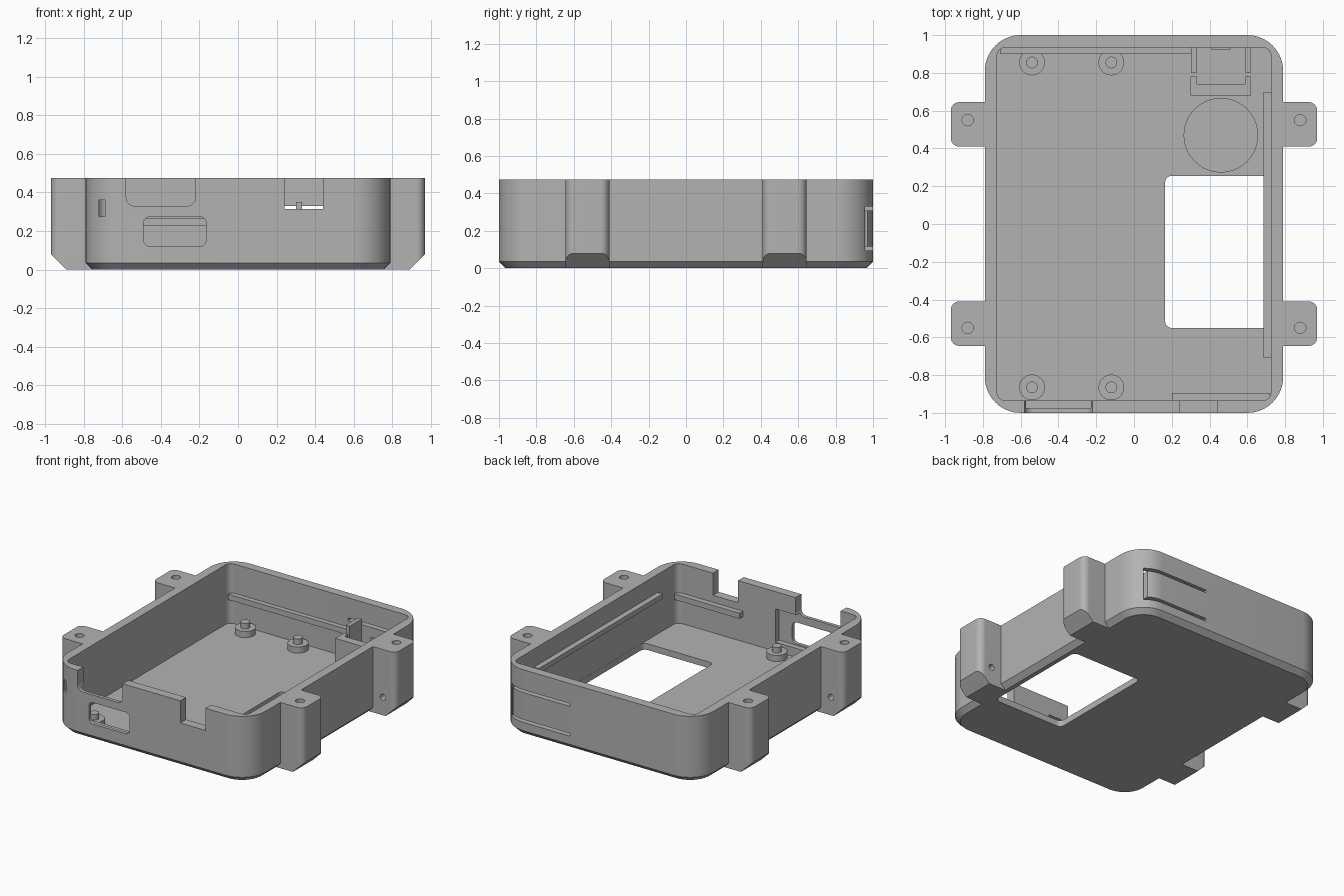
import bpy
import bmesh
from math import pi, cos, sin, radians, sqrt
from mathutils import Matrix

old = bpy.data.objects.get("Cube")
if old:
    bpy.data.objects.remove(old, do_unlink=True)

grey = bpy.data.materials.new("plain grey")
grey.use_nodes = True
GREY = (0.45, 0.45, 0.45, 1)
grey.diffuse_color = GREY
grey.node_tree.nodes["Principled BSDF"].inputs["Base Color"].default_value = GREY

TOP, FLOOR = 0.475, 0.045


def add(name, bm):
    bmesh.ops.recalc_face_normals(bm, faces=bm.faces)
    mesh = bpy.data.meshes.new(name)
    bm.to_mesh(mesh)
    bm.free()
    mesh.materials.append(grey)
    obj = bpy.data.objects.new(name, mesh)
    bpy.context.collection.objects.link(obj)
    return obj


def rounded(x0, x1, y0, y1, r, steps=10):
    """Outline of a rectangle with round corners."""
    corners = ((x1 - r, y1 - r), (x0 + r, y1 - r), (x0 + r, y0 + r), (x1 - r, y0 + r))
    return [(cx + r * cos((k + i / steps) * pi / 2), cy + r * sin((k + i / steps) * pi / 2))
            for k, (cx, cy) in enumerate(corners) for i in range(steps + 1)]


def loft(name, layers):
    """Solid through a stack of (height, outline) layers."""
    bm = bmesh.new()
    rings = [[bm.verts.new((x, y, z)) for x, y in pts] for z, pts in layers]
    n = len(rings[0])
    for a, b in zip(rings, rings[1:]):
        for i in range(n):
            j = (i + 1) % n
            bm.faces.new((a[i], a[j], b[j], b[i]))
    bm.faces.new(rings[0][::-1])
    bm.faces.new(rings[-1])
    return add(name, bm)


def slab(name, x0, x1, y0, y1, z0, z1, r):
    pts = rounded(x0, x1, y0, y1, r)
    return loft(name, [(z0, pts), (z1, pts)])


def box(name, x0, x1, y0, y1, z0, z1):
    bm = bmesh.new()
    bmesh.ops.create_cube(bm, size=1)
    bm.transform(Matrix.Translation(((x0 + x1) / 2, (y0 + y1) / 2, (z0 + z1) / 2))
                 @ Matrix.Diagonal((x1 - x0, y1 - y0, z1 - z0, 1)))
    return add(name, bm)


def rod(name, x, y, z0, z1, r):
    bm = bmesh.new()
    bmesh.ops.create_cone(bm, cap_ends=True, segments=40, radius1=r, radius2=r, depth=z1 - z0,
                          matrix=Matrix.Translation((x, y, (z0 + z1) / 2)))
    return add(name, bm)


def front_hole(name, x0, x1, z0, z1, r):
    """Rounded cutter through the front wall."""
    obj = slab(name, x0, x1, z0, z1, 0.9, 1.1, r)
    obj.data.transform(Matrix.Rotation(pi / 2, 4, "X"))
    return obj


def combine(target, tool, operation="DIFFERENCE"):
    mod = target.modifiers.new("combine", "BOOLEAN")
    mod.operation, mod.solver, mod.object = operation, "EXACT", tool
    bpy.context.view_layer.objects.active = target
    bpy.ops.object.modifier_apply(modifier=mod.name)
    bpy.data.objects.remove(tool, do_unlink=True)


# Outer shell with a chamfered underside
c = 0.035
case = loft("case_tray", [
    (0, rounded(-0.79 + c, 0.79 - c, -1 + c, 1 - c, 0.19 - c)),
    (c, rounded(-0.79, 0.79, -1, 1, 0.19)),
    (TOP, rounded(-0.79, 0.79, -1, 1, 0.19))])

# Mounting ears, sloped at the lower outer edge, with screw and side holes
for sx in (-1, 1):
    for sy in (-1, 1):
        xs = sorted((sx * 0.68, sx * 0.97))
        ys = sorted((sy * 0.41, sy * 0.645))
        ear = slab("ear", *xs, *ys, 0, TOP, 0.045)
        slope = box("slope", -0.15, 0.15, -0.3, 0.3, -0.15, 0.15)
        off = 0.15 / sqrt(2)
        slope.data.transform(Matrix.Translation((sx * (0.93 + off), sy * 0.53, 0.04 - off))
                             @ Matrix.Rotation(radians(45), 4, "Y"))
        combine(ear, slope)
        combine(case, ear, "UNION")
        combine(case, rod("screw", sx * 0.88, sy * 0.55, 0.13, 0.6, 0.03))
        side = rod("side", 0, 0, -0.08, 0.08, 0.022)
        side.data.transform(Matrix.Translation((sx * 0.87, sy * 0.42, 0.13))
                            @ Matrix.Rotation(pi / 2, 4, "X"))
        combine(case, side)

# Interior, floor window and round floor recess
combine(case, slab("interior", -0.725, 0.725, -0.935, 0.935, FLOOR, 0.6, 0.045))
combine(case, slab("window", 0.165, 0.724, -0.55, 0.255, -0.1, 0.06, 0.035))
combine(case, rod("recess", 0.46, 0.47, FLOOR - 0.015, 0.1, 0.195))

# Front wall: port pocket on the inside, port, notches and small slot
combine(case, box("pocket", -0.6, -0.06, -0.975, -0.9, 0.11, 0.35))
combine(case, front_hole("port", -0.49, -0.165, 0.12, 0.275, 0.035))
combine(case, front_hole("wide_notch", -0.58, -0.22, 0.33, 0.7, 0.045))
combine(case, box("square_notch", 0.24, 0.44, -1.1, -0.9, 0.315, 0.6))
combine(case, box("small_slot", -0.72, -0.69, -1.1, -0.9, 0.275, 0.36))

# Back wall: three slits that free a flexible tongue
for z in (0.095, 0.31):
    combine(case, box("slit", 0.225, 0.72, 0.8, 1.1, z, z + 0.02))
combine(case, box("end_slit", 0.7, 0.72, 0.8, 1.1, 0.095, 0.33))

# Ledges along the inner walls
parts = [
    case,
    box("back_ledge", -0.71, 0.31, 0.9, 0.94, 0.225, 0.265),
    box("left_ledge", 0.685, 0.73, -0.71, 0.7, 0.31, 0.345),
    box("front_ledge", 0.2, 0.72, -0.94, -0.895, 0.225, 0.265),
]

# Stepped standoffs
for x in (-0.54, -0.12):
    for y in (-0.865, 0.855):
        parts.append(rod("standoff_base", x, y, FLOOR - 0.005, 0.09, 0.068))
        parts.append(rod("standoff_pin", x, y, 0.08, 0.13, 0.031))

# Holder behind the tongue
parts.append(box("holder_back", 0.3, 0.62, 0.68, 0.74, FLOOR - 0.005, 0.3))
for x in (0.3, 0.587):
    parts.append(box("holder_arm", x, x + 0.033, 0.735, 0.78, FLOOR - 0.005, 0.3))
    parts.append(box("holder_guide", x + 0.002, x + 0.031, 0.8, 0.94, FLOOR - 0.005, 0.35))
parts.append(box("tongue_nub", 0.41, 0.51, 0.925, 0.94, 0.18, 0.24))

for obj in parts:
    bpy.ops.object.select_all(action="DESELECT")
    obj.select_set(True)
    bpy.context.view_layer.objects.active = obj
    bpy.ops.object.shade_smooth_by_angle(angle=radians(30))
